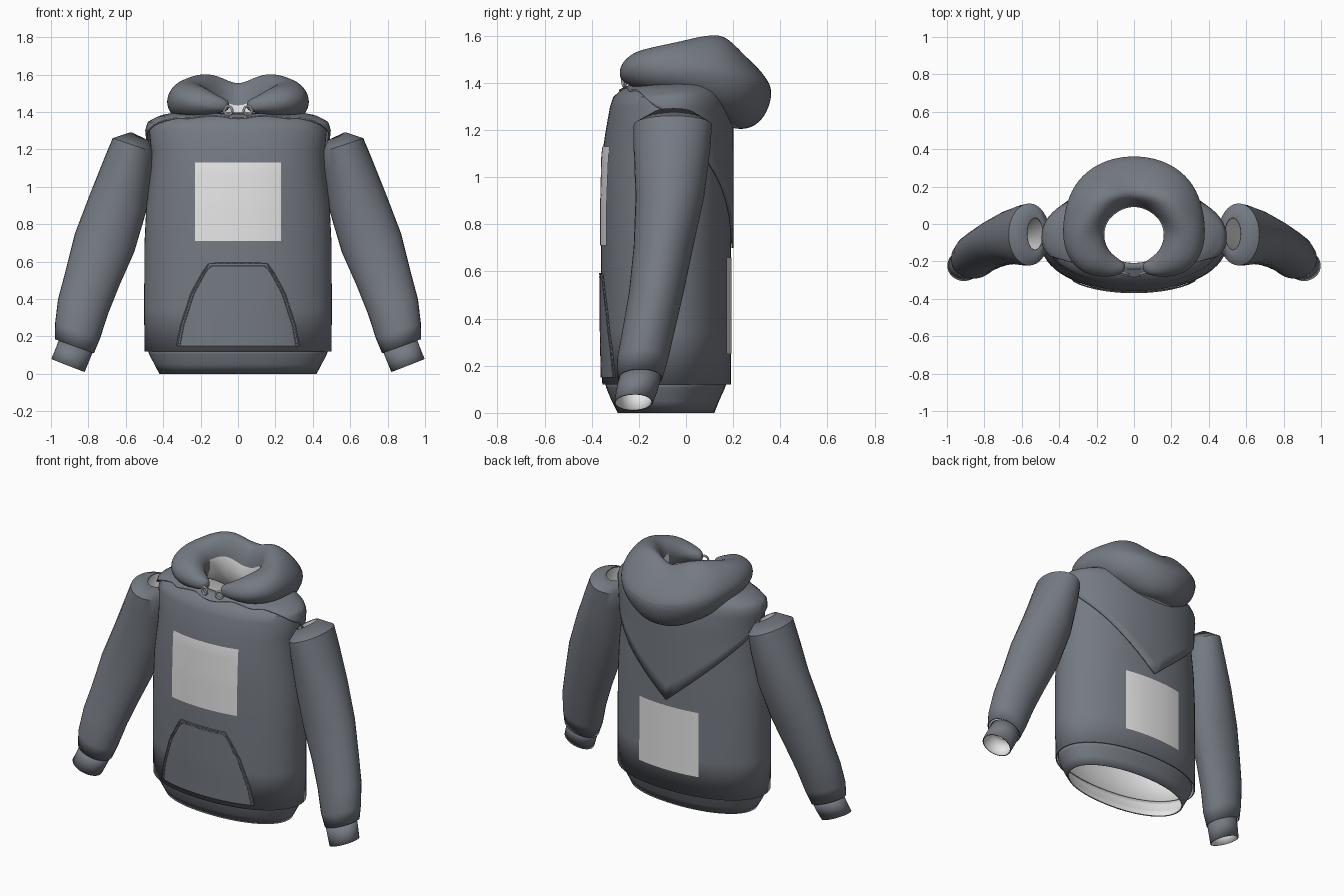
import bpy, math
from math import sin, cos, radians, pi

cube = bpy.data.objects.get("Cube")
if cube:
    bpy.data.objects.remove(cube, do_unlink=True)


def material(name, colour):
    m = bpy.data.materials.new(name)
    m.use_nodes = True
    m.diffuse_color = (*colour, 1)
    bsdf = m.node_tree.nodes["Principled BSDF"]
    bsdf.inputs["Base Color"].default_value = (*colour, 1)
    bsdf.inputs["Roughness"].default_value = 0.8
    return m


CLOTH = material("slate grey cloth", (0.178, 0.194, 0.225))
LIGHT = material("pale lining", (0.8, 0.8, 0.8))


def loft(name, rows, mats, closed=True, caps=False, thick=0.0, inner=0,
         mirror=False, subsurf=0, pick=None):
    """Skin rows of points; rows rise and run counter-clockwise."""
    n = len(rows[0])
    verts = [p for row in rows for p in row]
    faces, ids = [], []
    for i in range(len(rows) - 1):
        for j in range(n if closed else n - 1):
            k = (j + 1) % n
            faces.append((i * n + j, i * n + k, (i + 1) * n + k, (i + 1) * n + j))
            ids.append(pick(i, j) if pick else 0)
    if caps:
        last = (len(rows) - 1) * n
        faces += [tuple(reversed(range(n))), tuple(range(last, last + n))]
        ids += [0, 0]
    mesh = bpy.data.meshes.new(name)
    mesh.from_pydata(verts, [], faces)
    for m in mats:
        mesh.materials.append(m)
    mesh.polygons.foreach_set("material_index", ids)
    ob = bpy.data.objects.new(name, mesh)
    bpy.context.collection.objects.link(ob)
    bpy.ops.object.select_all(action="DESELECT")
    ob.select_set(True)
    bpy.context.view_layer.objects.active = ob
    bpy.ops.object.shade_smooth_by_angle(angle=radians(40))
    if mirror:
        mod = ob.modifiers.new("mirror", "MIRROR")
        mod.use_mirror_merge = False
    if subsurf:
        mod = ob.modifiers.new("smooth", "SUBSURF")
        mod.levels = mod.render_levels = subsurf
    if thick:
        mod = ob.modifiers.new("fabric", "SOLIDIFY")
        mod.thickness, mod.offset, mod.material_offset = thick, -1, inner


def lerp(a, b, t):
    return a + (b - a) * t


def power(v, e):
    return math.copysign(abs(v) ** e, v)


# Torso sections: height, half width, front y, back y
BODY = [(0.12, 0.5, -0.355, 0.19), (0.35, 0.502, -0.36, 0.19), (0.7, 0.5, -0.36, 0.19),
        (0.9, 0.49, -0.36, 0.19), (1.1, 0.465, -0.355, 0.19), (1.2, 0.465, -0.34, 0.19),
        (1.3, 0.475, -0.322, 0.18), (1.34, 0.462, -0.308, 0.165), (1.37, 0.4, -0.275, 0.14),
        (1.39, 0.3, -0.235, 0.12), (1.397, 0.18, -0.21, 0.11)]
SIDES, SQUARE = 64, 2.12


def section(z):
    for a, b in zip(BODY, BODY[1:]):
        if z <= b[0]:
            t = (z - a[0]) / (b[0] - a[0])
            return [lerp(p, q, t) for p, q in zip(a, b)]
    return BODY[-1]


def body_point(sec, a, grow=1.0):
    z, hx, y0, y1 = sec
    return (grow * hx * power(cos(a), 2 / SQUARE),
            (y0 + y1) / 2 + grow * (y1 - y0) / 2 * power(sin(a), 2 / SQUARE), z)


def body_surface(x, z, side, lift):
    _, hx, y0, y1 = section(z)
    depth = (y1 - y0) / 2 * (1 - abs(x / hx) ** SQUARE) ** (1 / SQUARE)
    return (x, (y0 + y1) / 2 + side * (depth + lift), z)


angles = [2 * pi * j / SIDES for j in range(SIDES)]
loft("torso", [[body_point(s, a) for a in angles] for s in BODY],
     [CLOTH, LIGHT], thick=0.008, inner=1)

# Ribbed hem tucked inside the torso
HEM = [(0, 0.42, -0.29, 0.12), (0.05, 0.447, -0.315, 0.14),
       (0.105, 0.475, -0.338, 0.165), (0.135, 0.485, -0.345, 0.175)]
loft("hem", [[body_point(s, a) for a in angles] for s in HEM],
     [CLOTH, LIGHT], thick=0.008, inner=1)


# Printed panels and pocket follow the torso surface
def panel(name, edge, z0, z1, side, mat, lift=0.004, rows=12, cols=20):
    grid = []
    for i in range(rows + 1):
        z = lerp(z0, z1, i / rows)
        w = edge(z)
        grid.append([body_surface(-side * lerp(-w, w, j / cols), z, side, lift)
                     for j in range(cols + 1)])
    loft(name, grid, [mat], closed=False)


def pocket_edge(z):
    outline = [(0.15, 0.325), (0.26, 0.305), (0.43, 0.25), (0.54, 0.19), (0.59, 0.155)]
    for (za, wa), (zb, wb) in zip(outline, outline[1:]):
        if z <= zb + 1e-6:
            return lerp(wa, wb, (z - za) / (zb - za))


panel("front_panel", lambda z: 0.23, 0.71, 1.13, -1, LIGHT)
panel("back_panel", lambda z: 0.21, 0.25, 0.66, 1, LIGHT)
panel("pocket", pocket_edge, 0.15, 0.59, -1, CLOTH, lift=0.006)


# Raised stitching along the pocket edges
def cord(name, points, radius):
    data = bpy.data.curves.new(name, "CURVE")
    data.dimensions = "3D"
    data.bevel_depth, data.bevel_resolution = radius, 1
    sp = data.splines.new("POLY")
    sp.points.add(len(points) - 1)
    for p, co in zip(sp.points, points):
        p.co = (*co, 1)
    data.materials.append(CLOTH)
    bpy.context.collection.objects.link(bpy.data.objects.new(name, data))


heights = [lerp(0.15, 0.59, i / 16) for i in range(17)]
for inset, radius, label in ((0.0, 0.004, "outer"), (0.014, 0.003, "inner")):
    left = [body_surface(pocket_edge(z) - inset, z - inset * (z > 0.58), -1, 0.006) for z in heights]
    right = [(-x, y, z) for x, y, z in reversed(left)]
    top = [body_surface(lerp(left[-1][0], right[0][0], t / 8), left[-1][2], -1, 0.006) for t in range(1, 8)]
    cord("pocket_stitching_" + label, left + top + right, radius)


# Sleeves and cuffs: inner x, inner z, outer x, outer z, front y, back y
def arm_ring(s, n=32):
    xi, zi, xo, zo, y0, y1 = s
    ring = []
    for j in range(n):
        a = 2 * pi * j / n
        t = (1 + cos(a)) / 2
        ring.append((lerp(xi, xo, t), lerp(y0, y1, (1 + sin(a)) / 2), lerp(zi, zo, t)))
    return ring


SLEEVE = [(0.77, 0.11, 0.978, 0.185, -0.29, -0.1), (0.737, 0.19, 0.978, 0.27, -0.292, -0.075),
          (0.695, 0.32, 0.962, 0.4, -0.268, -0.045), (0.635, 0.47, 0.922, 0.55, -0.242, -0.01),
          (0.555, 0.65, 0.872, 0.75, -0.222, 0.03), (0.49, 0.87, 0.792, 0.96, -0.214, 0.077),
          (0.458, 1.08, 0.712, 1.16, -0.222, 0.103), (0.45, 1.185, 0.67, 1.26, -0.222, 0.11),
          (0.482, 1.25, 0.572, 1.292, -0.14, 0.035)]
CUFF = [(0.82, 0.01, 0.998, 0.08, -0.305, -0.14), (0.797, 0.065, 0.977, 0.13, -0.295, -0.12),
        (0.775, 0.12, 0.957, 0.185, -0.285, -0.105)]
for name, rings in (("sleeves", SLEEVE), ("cuffs", CUFF)):
    loft(name, [arm_ring(s) for s in rings], [CLOTH, LIGHT],
         thick=0.007, inner=1, mirror=True)


# Hood drape: wraps the shoulders and hangs to a point at the back
def drape_edge(a):
    s, x = sin(a), abs(body_point(BODY[4], a)[0])
    if s >= 0:
        return 0.7 + 0.97 * x + 0.12 * (1 - s) ** 4
    return 1.275 + 0.1 * min(1, -1.5 * s) + 0.006 * sin(9 * a)


drape = []
for i in range(17):
    ease = 1 - (1 - i / 16) ** 2
    row = []
    for a in angles:
        z = lerp(drape_edge(a), 1.39, ease)
        x, y, z = body_point(section(z), a, 1.045)
        row.append((x, y, z + 0.012 * ease * (1 + sin(a))))
    drape.append(row)
loft("hood_drape", drape, [CLOTH], thick=0.01)

# Rolled hood: angle, inner radius, outer radius, low z, high z
HOOD = [(-75, 0.165, 0.205, 1.41, 1.455), (-67, 0.155, 0.235, 1.4, 1.475),
        (-55, 0.15, 0.275, 1.39, 1.495), (-38, 0.155, 0.345, 1.38, 1.53),
        (-18, 0.16, 0.382, 1.37, 1.555), (2, 0.16, 0.388, 1.35, 1.57), (22, 0.16, 0.4, 1.32, 1.59),
        (40, 0.155, 0.425, 1.27, 1.61), (58, 0.15, 0.435, 1.23, 1.6),
        (75, 0.15, 0.432, 1.205, 1.57)]
BACK = [(90, 0.15, 0.43, 1.195, 1.555)]
mirrored = [(180 - h[0], *h[1:]) for h in reversed(HOOD)]
ROUND = 20


def hood_ring(h):
    deg, r0, r1, z0, z1 = h
    a, half = radians(deg), (r1 - r0) / 2
    lean = 0.4 * max(0, sin(a))
    ring = []
    for j in range(ROUND):
        p = 2 * pi * j / ROUND
        r = (r0 + r1) / 2 + half * (cos(p) - lean * max(0, sin(p)) * (1 + cos(p)))
        fold = 0.006 * sin(7 * radians(abs(deg - 90)) + 3 * p) * (half / 0.13)
        z = lerp(z0, z1, (1 + sin(p)) / 2) + fold
        ring.append((r * cos(a), -0.06 + r * sin(a), z))
    return ring


# The neck side of the roll shows the lining towards the back only
loft("hood", [hood_ring(h) for h in reversed(HOOD + BACK + mirrored)], [CLOTH, LIGHT],
     caps=True, subsurf=2,
     pick=lambda i, j: int(5 <= i <= 14 and ROUND * 0.44 < j < ROUND * 0.74))

# Drawstring eyelets at the hood ends
for side, label in ((1, "left"), (-1, "right")):
    bpy.ops.mesh.primitive_torus_add(major_radius=0.022, minor_radius=0.007, major_segments=20,
                                     minor_segments=8, location=(side * 0.052, -0.262, 1.408),
                                     rotation=(pi / 2, 0, side * 0.3))
    eyelet = bpy.context.object
    eyelet.name = label + "_eyelet"
    eyelet.data.materials.append(LIGHT)
    bpy.ops.object.shade_smooth_by_angle()
